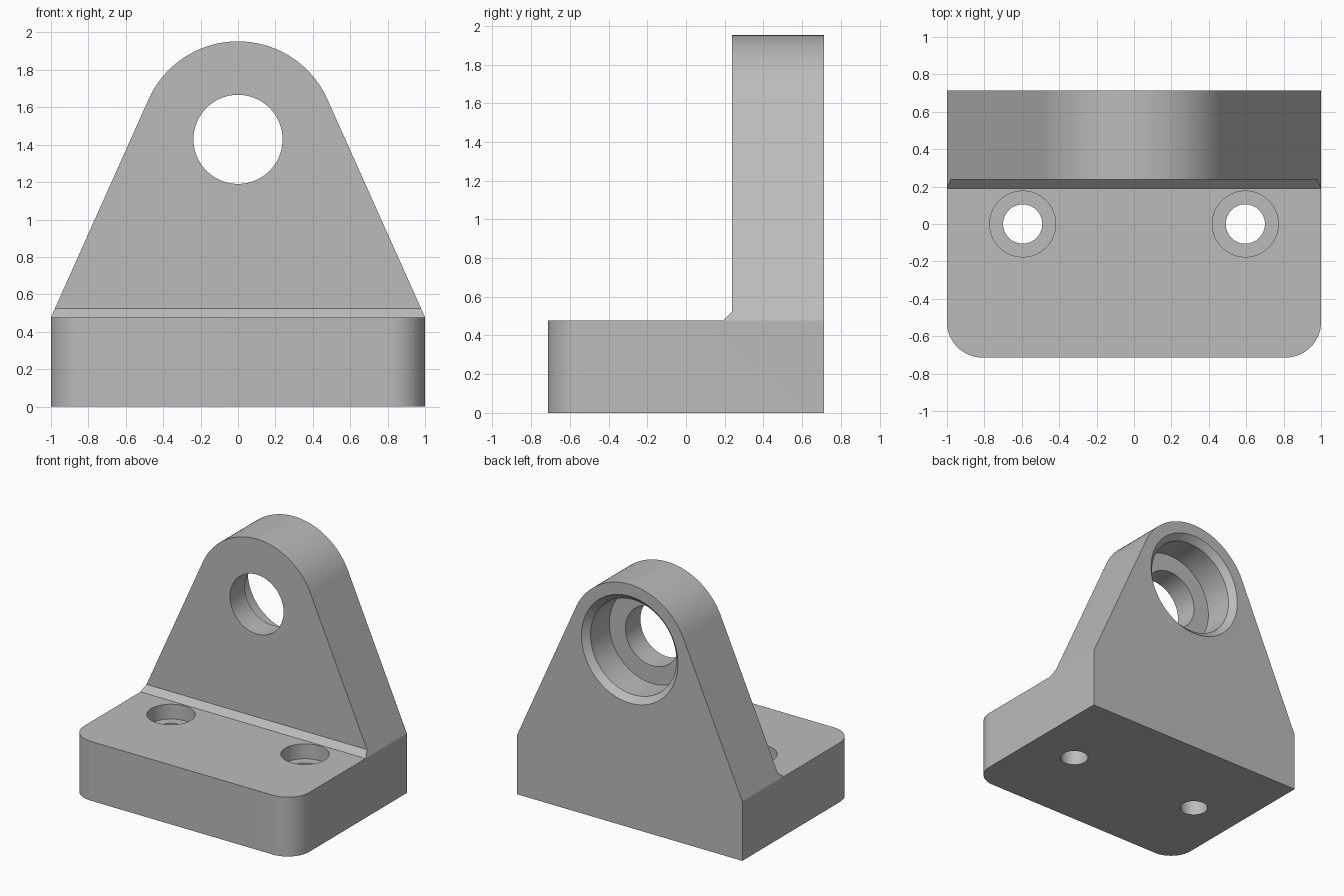
import bpy, bmesh
from math import sin, cos, tau, pi, atan2, acos, hypot, radians
from mathutils import Matrix

cube = bpy.data.objects.get("Cube")
if cube:
    bpy.data.objects.remove(cube, do_unlink=True)

U = 1 / 42            # one drawing unit
HALF_W, HALF_D = 42, 30
BASE_H, FACE_Y = 20, 10
BORE_Z, ARC_R = 60, 22
CHAMFER = 2

grey = bpy.data.materials.new("machined grey")
grey.use_nodes = True
colour = (0.5, 0.5, 0.5, 1)
grey.diffuse_color = colour
grey.node_tree.nodes["Principled BSDF"].inputs["Base Color"].default_value = colour


def finish(bm, name, matrix=Matrix.Identity(4)):
    bmesh.ops.recalc_face_normals(bm, faces=bm.faces)
    bmesh.ops.transform(bm, matrix=Matrix.Scale(U, 4) @ matrix, verts=bm.verts)
    mesh = bpy.data.meshes.new(name)
    bm.to_mesh(mesh)
    bm.free()
    mesh.materials.append(grey)
    ob = bpy.data.objects.new(name, mesh)
    bpy.context.collection.objects.link(ob)
    return ob


def prism(points, direction):
    """Extrude a closed outline along a vector."""
    bm = bmesh.new()
    face = bm.faces.new([bm.verts.new(p) for p in points])
    ext = bmesh.ops.extrude_face_region(bm, geom=[face])
    moved = [g for g in ext["geom"] if isinstance(g, bmesh.types.BMVert)]
    bmesh.ops.translate(bm, verts=moved, vec=direction)
    return bm


def turned_cutter(name, profile, matrix, seg=96):
    """Solid of revolution from (depth, radius) pairs."""
    bm = bmesh.new()
    rings = [[bm.verts.new((r * cos(tau * i / seg), r * sin(tau * i / seg), t))
              for i in range(seg)] for t, r in profile]
    for a, b in zip(rings, rings[1:]):
        for i in range(seg):
            j = (i + 1) % seg
            bm.faces.new((a[i], a[j], b[j], b[i]))
    bm.faces.new(rings[0])
    bm.faces.new(rings[-1])
    return finish(bm, name, matrix)


def boolean(target, tool, operation):
    tool.hide_render = True
    mod = target.modifiers.new(tool.name, "BOOLEAN")
    mod.operation, mod.solver, mod.object = operation, "EXACT", tool
    bpy.context.view_layer.objects.active = target
    bpy.ops.object.modifier_apply(modifier=mod.name)
    bpy.data.objects.remove(tool, do_unlink=True)


# L-shaped body: base, chamfered inner corner and tall back wall
side = [(-HALF_D, 0), (HALF_D, 0), (HALF_D, 90), (FACE_Y, 90),
        (FACE_Y, BASE_H + CHAMFER), (FACE_Y - CHAMFER, BASE_H), (-HALF_D, BASE_H)]
bm = prism([(-HALF_W, y, z) for y, z in side], (2 * HALF_W, 0, 0))
front_corners = [e for e in bm.edges
                 if all(v.co.y < -HALF_D + 0.1 for v in e.verts)
                 and abs(e.verts[0].co.z - e.verts[1].co.z) > 1]
bmesh.ops.bevel(bm, geom=front_corners, offset=8, segments=16, profile=0.5,
                affect="EDGES")
body = finish(bm, "bearing_bracket")

# Tapered outline with a round top, tangent to the sloping sides
shoulder = BASE_H + 0.05
drop = shoulder - BORE_Z
start = atan2(drop, HALF_W) + acos(ARC_R / hypot(HALF_W, drop))
steps = 64
arc = [start + (pi - 2 * start) * i / steps for i in range(steps + 1)]
outline = [(ARC_R * cos(a), BORE_Z + ARC_R * sin(a)) for a in arc]
tx, tz = outline[0]
foot_z = -5
foot_x = HALF_W + (HALF_W - tx) * (shoulder - foot_z) / (tz - shoulder)
outline += [(-foot_x, foot_z), (foot_x, foot_z)]
wedge = finish(prism([(x, -40, z) for x, z in outline], (0, 80, 0)), "outline_cutter")
boolean(body, wedge, "INTERSECT")

# Stepped bearing bore with a chamfered mouth at the back
bore = turned_cutter("bore_cutter",
                     [(-2, 20), (2, 16), (12, 16), (12, 10), (24, 10)],
                     Matrix.Translation((0, HALF_D, BORE_Z)) @ Matrix.Rotation(pi / 2, 4, "X"))
boolean(body, bore, "DIFFERENCE")

# Counterbored screw holes through the base
for x in (-25, 25):
    screw = turned_cutter("screw_cutter", [(-2, 7.4), (5, 7.4), (5, 4.4), (24, 4.4)],
                          Matrix.Translation((x, 0, BASE_H)) @ Matrix.Rotation(pi, 4, "X"), 64)
    boolean(body, screw, "DIFFERENCE")

# Smooth the curved walls, keep machined edges crisp
bpy.ops.object.select_all(action="DESELECT")
body.select_set(True)
bpy.context.view_layer.objects.active = body
bpy.ops.object.shade_smooth_by_angle(angle=radians(20))
